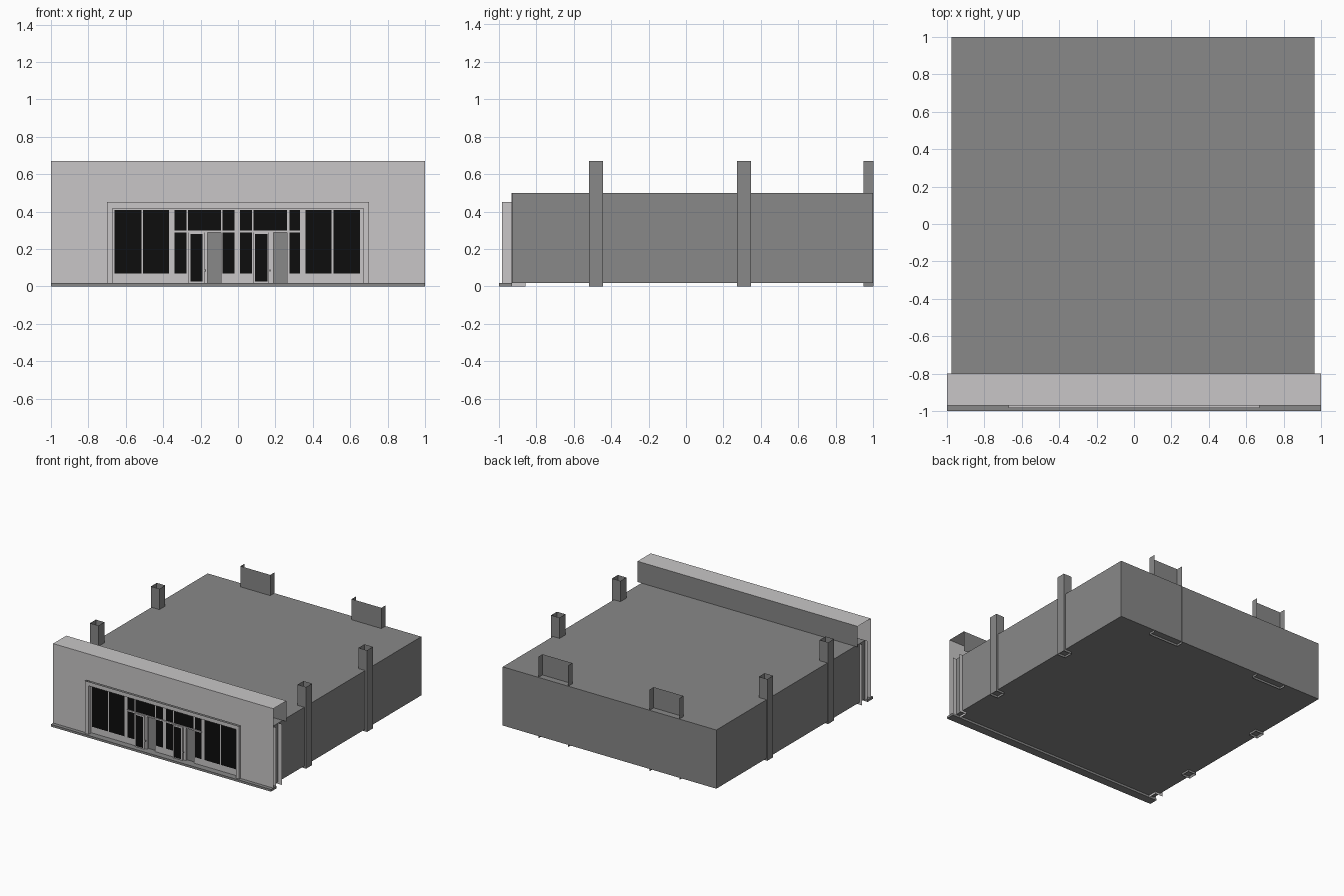
import bpy, bmesh

if "Cube" in bpy.data.objects:
    bpy.data.objects.remove(bpy.data.objects["Cube"])

def mat(name, c):
    m = bpy.data.materials.new(name)
    m.diffuse_color = (*c, 1)
    m.use_nodes = True
    m.node_tree.nodes["Principled BSDF"].inputs["Base Color"].default_value = m.diffuse_color
    return m

LIGHT = mat("light_plaster", (0.58, 0.565, 0.57))
GREY = mat("mid_grey", (0.246, 0.246, 0.246))
BLACK = mat("dark_glass", (0.004, 0.004, 0.004))

def build(name, quads, m):
    bm = bmesh.new()
    for q in quads:
        bm.faces.new([bm.verts.new(p) for p in q])
    bmesh.ops.remove_doubles(bm, verts=bm.verts[:], dist=1e-5)
    me = bpy.data.meshes.new(name)
    bm.to_mesh(me)
    bm.free()
    me.materials.append(m)
    o = bpy.data.objects.new(name, me)
    bpy.context.collection.objects.link(o)
    return o

# Sheet helpers: a front-facing panel, a side panel, a level panel
def fy(x0, x1, z0, z1, y):
    return [(x0, y, z0), (x1, y, z0), (x1, y, z1), (x0, y, z1)]

def fx(y0, y1, z0, z1, x):
    return [(x, y0, z0), (x, y1, z0), (x, y1, z1), (x, y0, z1)]

def fz(x0, x1, y0, y1, z):
    return [(x0, y0, z), (x1, y0, z), (x1, y1, z), (x0, y1, z)]

def sides(x0, x1, y0, y1, z0, z1):
    return [fy(x0, x1, z0, z1, y0), fx(y0, y1, z0, z1, x1),
            fy(x0, x1, z0, z1, y1)[::-1], fx(y0, y1, z0, z1, x0)[::-1]]

def box(x0, x1, y0, y1, z0, z1):
    return sides(x0, x1, y0, y1, z0, z1) + [fz(x0, x1, y0, y1, z1), fz(x0, x1, y0, y1, z0)[::-1]]

# Main hall and front plinth
build("hall_block", box(-0.976, 0.965, -0.93, 1.0, 0.018, 0.5), GREY)
build("front_plinth", box(-1, 1, -1, -0.93, 0, 0.018), GREY)

# Facade sheet around the opening, with parapet cap and back sheet
F, T = -0.97, 0.67
build("facade_wall", [fy(-1, -0.7, 0.018, T, F), fy(0.7, 1, 0.018, T, F),
                      fy(-0.7, 0.7, 0.45, T, F)], LIGHT)
build("parapet_cap", [fz(-1, 1, F, -0.8, T)], LIGHT)
build("parapet_back", [fy(-1, 1, 0.5, T, -0.8)[::-1]], GREY)

# Hollow side columns, open at top and bottom
for s in (-1, 1):
    a, b = sorted((s * 0.905, s * 0.982))
    for y in (-0.48, 0.31):
        build("side_column", sides(a, b, y - 0.038, y + 0.038, 0, T), GREY)
    # Back channels, open to the rear
    a, b = sorted((s * 0.37, s * 0.64))
    build("back_channel", [fy(a, b, 0, T, 0.947), fx(0.947, 1.001, 0, T, b),
                           fx(0.947, 1.001, 0, T, a)[::-1]], GREY)
    # Light channels behind the facade ends, open outwards
    a, b = sorted((s * 0.93, s * 0.998))
    build("end_pilaster", [fy(a, b, 0, 0.5, -0.931), fy(a, b, 0, 0.5, -0.856)[::-1],
                           fx(-0.931, -0.856, 0, 0.5, s * 0.93)], LIGHT)

# Opening surround: front ring, outer returns and inner reveal
Y, W = -0.984, -0.948
build("opening_surround", [
    fy(-0.7, -0.67, 0.018, 0.45, Y), fy(0.67, 0.7, 0.018, 0.45, Y),
    fy(-0.67, 0.67, 0.417, 0.45, Y),
    fx(Y, -0.93, 0.018, 0.45, 0.7), fx(Y, -0.93, 0.018, 0.45, -0.7)[::-1],
    fx(Y, W, 0.018, 0.417, -0.67), fx(Y, W, 0.018, 0.417, 0.67)[::-1],
    fz(-0.67, 0.67, Y, W, 0.417)[::-1]], LIGHT)

# Shop front sheet, split around the two open doorways
gaps = [(-0.162, -0.092), (0.19, 0.262)]
xs = [-0.67] + [v for g in gaps for v in g] + [0.67]
front = [fy(xs[i], xs[i + 1], 0.018, 0.288, W) for i in (0, 2, 4)]
front.append(fy(-0.67, 0.67, 0.288, 0.417, W))
for a, b in gaps:
    front += [fx(W, -0.93, 0.018, 0.288, a), fx(W, -0.93, 0.018, 0.288, b)]
build("shop_front", front, LIGHT)

# Glass panes
G = W - 0.002
panes = [(a, b, 0.07, 0.408) for a, b in
         ((-0.66, -0.517), (-0.508, -0.368), (0.36, 0.5), (0.51, 0.652))]
for a, b in ((-0.34, -0.275), (-0.082, -0.018), (0.012, 0.075), (0.275, 0.332)):
    panes += [(a, b, 0.3, 0.408), (a, b, 0.07, 0.287)]
panes += [(-0.266, -0.09, 0.3, 0.408), (0.082, 0.263, 0.3, 0.408)]
build("window_panes", [fy(*p, G) for p in panes], BLACK)

# Sliding door leaves standing slightly proud, with glass and handle
for x in (-0.222, 0.124):
    build("door_leaf", box(x - 0.043, x + 0.043, -0.96, W, 0.018, 0.29), LIGHT)
    build("door_glass", [fy(x - 0.033, x + 0.033, 0.026, 0.28, -0.962)], BLACK)
    build("door_handle", box(x + 0.044, x + 0.05, -0.962, W, 0.08, 0.09), GREY)

# Transom rail over the entrance
build("transom_rail", box(-0.34, 0.335, -0.956, W, 0.288, 0.298), LIGHT)
